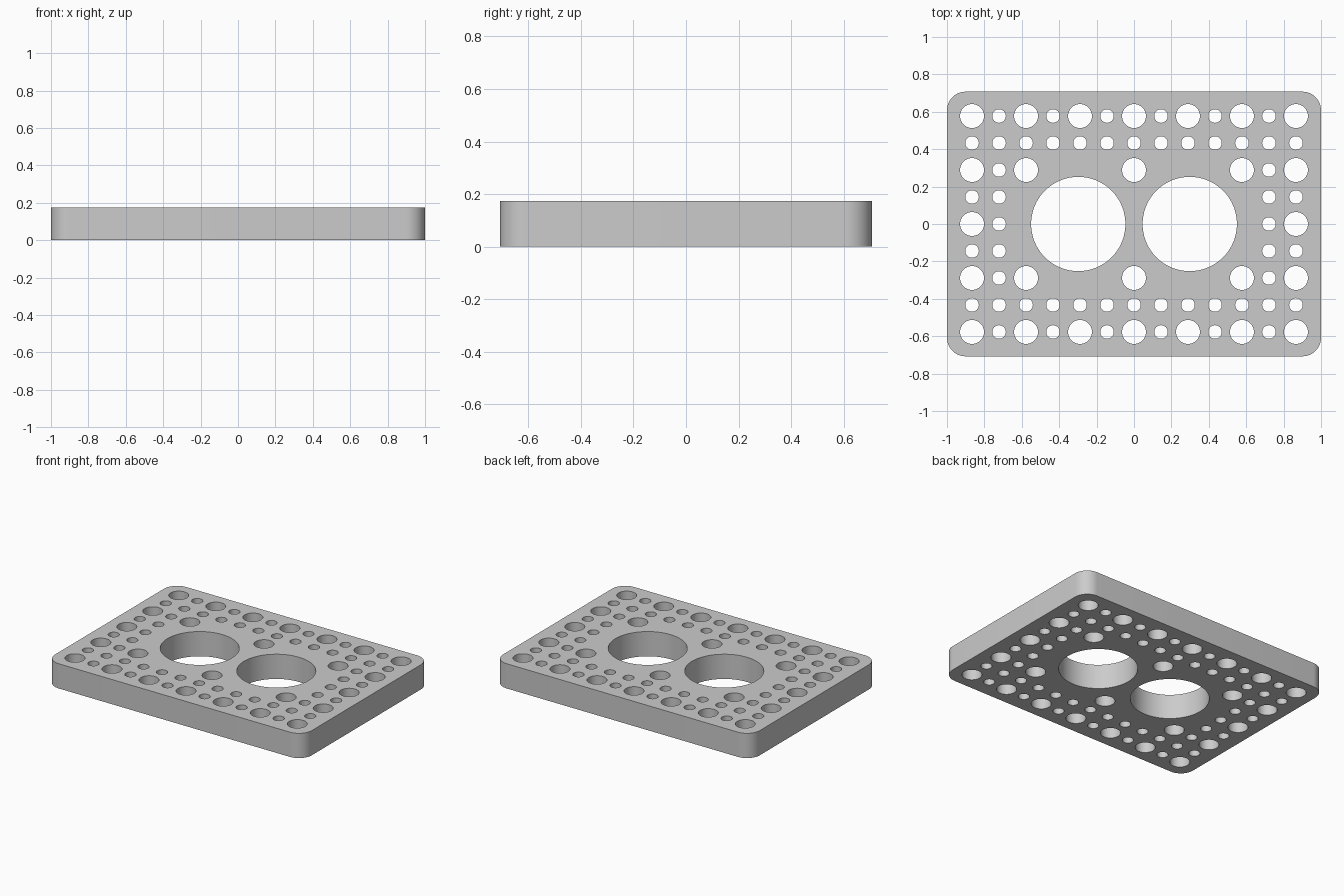
import bpy
import bmesh
from math import cos, sin, pi

if "Cube" in bpy.data.objects:
    bpy.data.objects.remove(bpy.data.objects["Cube"])

LENGTH, WIDTH, THICK = 2.0, 1.415, 0.174
CORNER = 0.1
PITCH = 0.1443
SMALL, LARGE, BORE = 0.036, 0.064, 0.252

steel = bpy.data.materials.new("grey")
steel.use_nodes = True
grey = (0.6, 0.6, 0.6, 1)
steel.diffuse_color = grey
steel.node_tree.nodes["Principled BSDF"].inputs["Base Color"].default_value = grey


def arc(x, y, radius, start, sweep, count):
    return [(x + radius * cos(start + sweep * i / count),
             y + radius * sin(start + sweep * i / count)) for i in range(count)]


def add_loop(curve, points):
    spline = curve.splines.new("POLY")
    spline.points.add(len(points) - 1)
    for point, (x, y) in zip(spline.points, points):
        point.co = (x, y, 0, 1)
    spline.use_cyclic_u = True


def hole(curve, x, y, radius, count):
    add_loop(curve, arc(x, y, radius, 0, 2 * pi, count))


curve = bpy.data.curves.new("plate_outline", "CURVE")
curve.dimensions = "2D"
curve.fill_mode = "BOTH"
curve.extrude = THICK / 2

# Rounded outline
cx, cy = LENGTH / 2 - CORNER, WIDTH / 2 - CORNER
outline = []
for quarter, (sx, sy) in enumerate([(1, 1), (-1, 1), (-1, -1), (1, -1)]):
    outline += arc(sx * cx, sy * cy, CORNER, quarter * pi / 2, pi / 2, 12)
    end = (quarter + 1) * pi / 2
    outline.append((sx * cx + CORNER * cos(end), sy * cy + CORNER * sin(end)))
add_loop(curve, outline)

# Two large bores
for side in (-1, 1):
    hole(curve, side * 0.298, 0, BORE, 96)

# Hole grid: large holes on even rows and columns, small ones between
for row in range(-4, 5):
    for col in range(-6, 7):
        large = row % 2 == 0 and col % 2 == 0
        border = abs(row) >= 3 or abs(col) >= 5
        inner = abs(row) == 2 and col in (-4, 0, 4)
        if border or inner:
            hole(curve, col * PITCH, row * PITCH, LARGE if large else SMALL, 40)

# Solid plate from the filled outline
source = bpy.data.objects.new("plate_outline", curve)
bpy.context.collection.objects.link(source)
bpy.context.view_layer.update()
graph = bpy.context.evaluated_depsgraph_get()
mesh = bpy.data.meshes.new_from_object(source.evaluated_get(graph))
bpy.data.objects.remove(source)

bm = bmesh.new()
bm.from_mesh(mesh)
bmesh.ops.remove_doubles(bm, verts=bm.verts, dist=0.0001)
bmesh.ops.recalc_face_normals(bm, faces=bm.faces)
bmesh.ops.translate(bm, verts=bm.verts, vec=(0, 0, THICK / 2))
bm.to_mesh(mesh)
bm.free()

mesh.materials.clear()
mesh.materials.append(steel)
plate = bpy.data.objects.new("perforated_plate", mesh)
bpy.context.collection.objects.link(plate)
bpy.ops.object.select_all(action="DESELECT")
plate.select_set(True)
bpy.context.view_layer.objects.active = plate
bpy.ops.object.shade_smooth_by_angle(angle=pi / 6)
